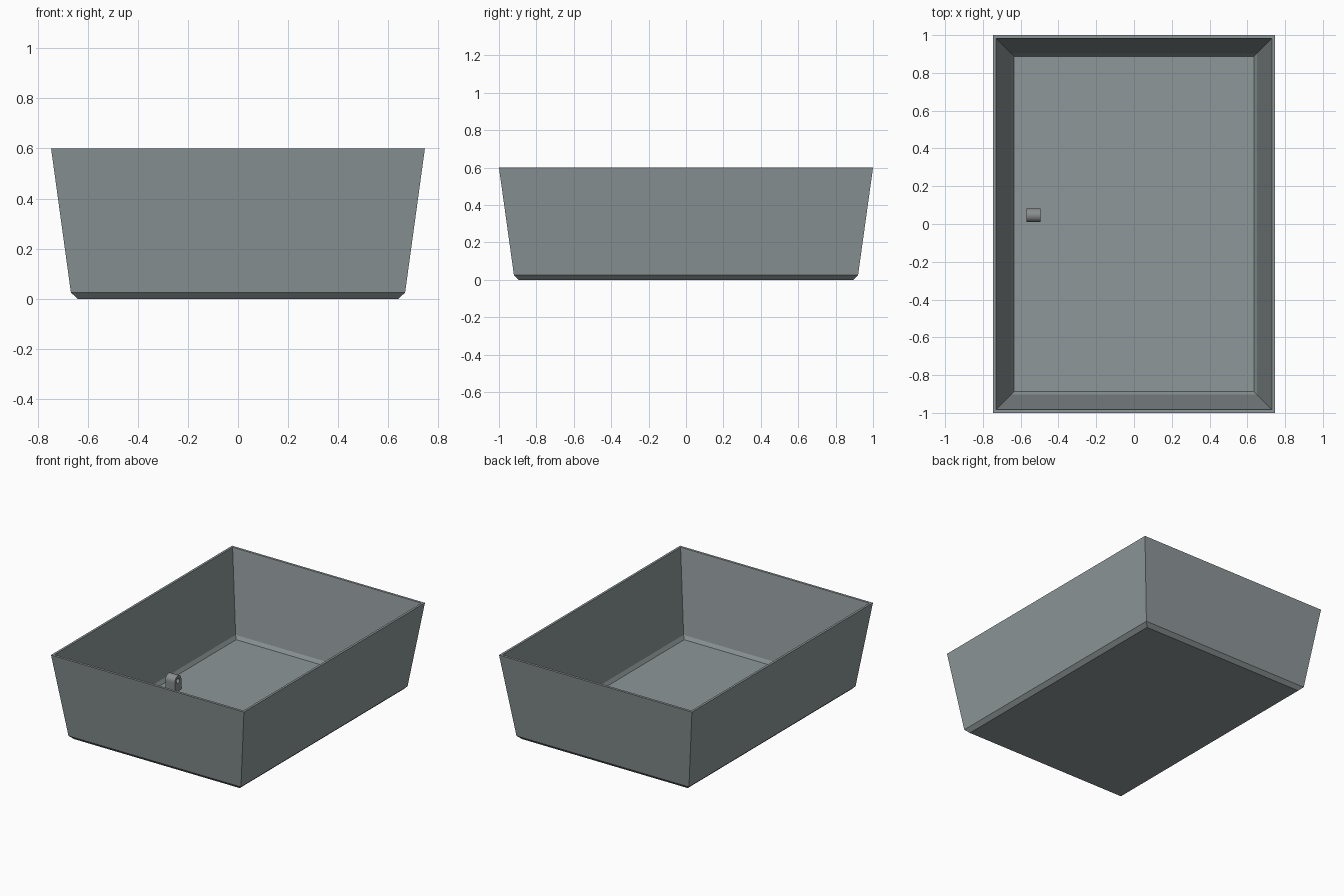
import bpy, bmesh, math

if "Cube" in bpy.data.objects:
    bpy.data.objects.remove(bpy.data.objects["Cube"])


def material(name, rgb):
    m = bpy.data.materials.new(name)
    m.diffuse_color = (*rgb, 1)
    m.use_nodes = True
    m.node_tree.nodes["Principled BSDF"].inputs["Base Color"].default_value = m.diffuse_color
    return m


def finish(bm, name, mat):
    bmesh.ops.recalc_face_normals(bm, faces=bm.faces)
    me = bpy.data.meshes.new(name)
    bm.to_mesh(me)
    bm.free()
    me.materials.append(mat)
    ob = bpy.data.objects.new(name, me)
    bpy.context.collection.objects.link(ob)
    return ob


def bridge(bm, a, b):
    n = len(a)
    return [bm.faces.new((a[i], a[(i + 1) % n], b[(i + 1) % n], b[i])) for i in range(n)]


tub_grey = material("tub grey", (0.27, 0.31, 0.315))
lug_grey = material("lug grey", (0.25, 0.27, 0.275))

# Tapered tub: rectangular rings (half x, half y, z) from underside, over the rim, to the floor
rings = [(0.64, 0.895, 0), (0.667, 0.92, 0.025), (0.746, 1.0, 0.6),
         (0.73, 0.983, 0.6), (0.65, 0.902, 0.04), (0.636, 0.888, 0.015)]
bm = bmesh.new()
loops = [[bm.verts.new((sx * x, sy * y, z)) for sx, sy in ((-1, -1), (1, -1), (1, 1), (-1, 1))]
         for x, y, z in rings]
for a, b in zip(loops, loops[1:]):
    bridge(bm, a, b)
bm.faces.new(loops[0])
bm.faces.new(loops[-1])
finish(bm, "tub", tub_grey)

# Small round-topped lug on the floor, pierced along x
X0, X1, YC, ZC, R, HOLE, FLOOR, N = -0.569, -0.496, 0.046, 0.087, 0.036, 0.018, 0.015, 24
angles = [2 * math.pi * i / N for i in range(N)]


def outline(a):
    # Upper half is an arc, lower half is a box down to the floor
    c, s = math.cos(a), math.sin(a)
    if s >= -1e-6:
        return YC + R * c, ZC + R * s
    k = 1 / max(abs(c) / R, abs(s) / (ZC - FLOOR))
    if abs(s) > 0.9:
        return YC + k * c, FLOOR
    if abs(s) > 0.8:
        return YC + math.copysign(R, c), FLOOR
    return YC + k * c, ZC + k * s


bm = bmesh.new()
outer, inner = [], []
for x in (X0, X1):
    outer.append([bm.verts.new((x, *outline(a))) for a in angles])
    inner.append([bm.verts.new((x, YC + HOLE * math.cos(a), ZC + HOLE * math.sin(a))) for a in angles])
bridge(bm, outer[0], outer[1])
bridge(bm, inner[0], inner[1])
for o, i in zip(outer, inner):
    bridge(bm, o, i)
lug = finish(bm, "lug", lug_grey)
bpy.context.view_layer.objects.active = lug
lug.select_set(True)
bpy.ops.object.shade_smooth_by_angle(angle=math.radians(30))
